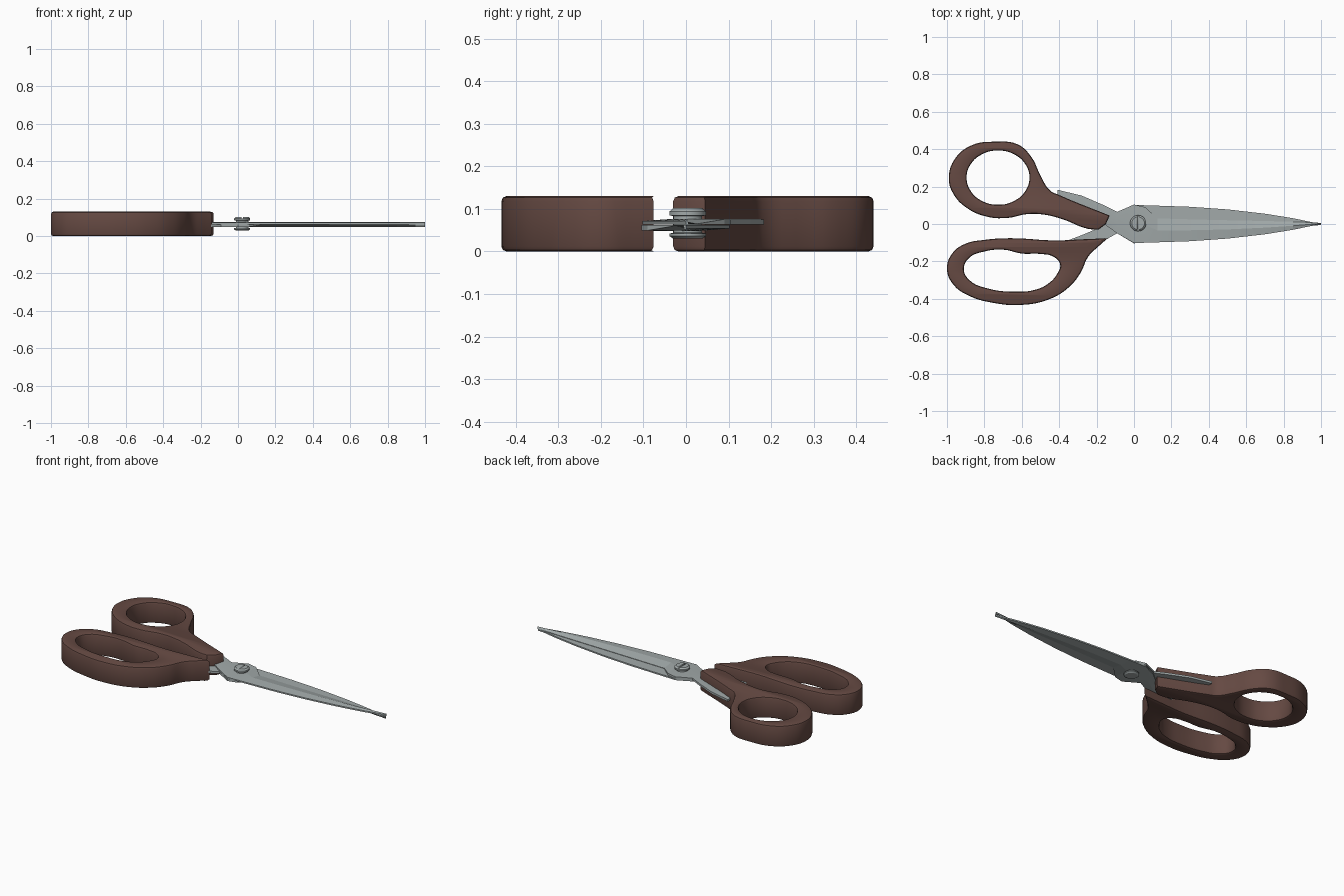
import bpy, bmesh, math
from mathutils import Matrix

if "Cube" in bpy.data.objects:
    bpy.data.objects.remove(bpy.data.objects["Cube"])


def material(name, rgb):
    m = bpy.data.materials.new(name)
    m.diffuse_color = (*rgb, 1)
    m.use_nodes = True
    m.node_tree.nodes["Principled BSDF"].inputs["Base Color"].default_value = m.diffuse_color
    return m


BROWN = material("brown plastic", (0.13, 0.067, 0.055))
STEEL = material("steel", (0.36, 0.40, 0.40))
MID = 0.0625  # plane where the two blades meet


def add(name, mesh, mat, angle=30):
    ob = bpy.data.objects.new(name, mesh)
    bpy.context.collection.objects.link(ob)
    mesh.materials.clear()
    mesh.materials.append(mat)
    bpy.ops.object.select_all(action='DESELECT')
    ob.select_set(True)
    bpy.context.view_layer.objects.active = ob
    bpy.ops.object.shade_smooth_by_angle(angle=math.radians(angle))
    return ob


def from_bmesh(name, bm, mat, angle=30):
    bmesh.ops.recalc_face_normals(bm, faces=bm.faces)
    me = bpy.data.meshes.new(name)
    bm.to_mesh(me)
    bm.free()
    return add(name, me, mat, angle)


# Handle: outline and finger hole as filled, bevelled curves turned into a mesh
def handle(name, outline, hole, corners):
    cu = bpy.data.curves.new(name + "_curve", 'CURVE')
    cu.dimensions = '2D'
    cu.fill_mode = 'BOTH'
    cu.extrude, cu.bevel_depth, cu.offset = 0.053, 0.012, -0.012
    cu.bevel_resolution = 1
    cu.resolution_u = 5
    for pts, sharp in ((outline, corners), (hole, ())):
        sp = cu.splines.new('BEZIER')
        sp.bezier_points.add(len(pts) - 1)
        sp.use_cyclic_u = True
        for i, (bp, p) in enumerate(zip(sp.bezier_points, pts)):
            bp.co = (*p, 0)
            kind = 'VECTOR' if i in sharp else 'AUTO'
            bp.handle_left_type = bp.handle_right_type = kind
    tmp = bpy.data.objects.new(name + "_tmp", cu)
    bpy.context.collection.objects.link(tmp)
    dg = bpy.context.evaluated_depsgraph_get()
    me = bpy.data.meshes.new_from_object(tmp.evaluated_get(dg))
    bpy.data.objects.remove(tmp)
    me.transform(Matrix.Translation((0, 0, 0.065)))
    me.name = name
    bm = bmesh.new()
    bm.from_mesh(me)
    bmesh.ops.remove_doubles(bm, verts=bm.verts, dist=0.0002)
    bmesh.ops.recalc_face_normals(bm, faces=bm.faces)
    bm.to_mesh(me)
    bm.free()
    return add(name, me, BROWN)


ring = [(-0.727 + 0.168 * math.cos(i * math.pi / 6), 0.248 + 0.145 * math.sin(i * math.pi / 6))
        for i in range(12)]
handle("thumb_handle",
       [(-0.99, 0.24), (-0.96, 0.345), (-0.87, 0.42), (-0.74, 0.44), (-0.62, 0.425),
        (-0.55, 0.36), (-0.50, 0.26), (-0.45, 0.18), (-0.40, 0.155), (-0.13, 0.045),
        (-0.15, 0.0), (-0.19, -0.03), (-0.25, -0.025), (-0.38, 0.025), (-0.48, 0.05),
        (-0.57, 0.053), (-0.68, 0.032), (-0.79, 0.04), (-0.90, 0.09), (-0.965, 0.16)],
       ring, (9, 10, 11))
handle("finger_handle",
       [(-1.0, -0.24), (-0.97, -0.155), (-0.90, -0.105), (-0.80, -0.085), (-0.66, -0.076),
        (-0.42, -0.088), (-0.28, -0.082), (-0.14, -0.076), (-0.19, -0.12), (-0.245, -0.175),
        (-0.285, -0.26), (-0.35, -0.34), (-0.46, -0.405), (-0.61, -0.433), (-0.75, -0.422),
        (-0.88, -0.385), (-0.965, -0.325)],
       [(-0.91, -0.24), (-0.88, -0.18), (-0.80, -0.147), (-0.70, -0.137), (-0.60, -0.158),
        (-0.50, -0.16), (-0.43, -0.175), (-0.395, -0.215), (-0.41, -0.265), (-0.46, -0.32),
        (-0.53, -0.352), (-0.63, -0.362), (-0.78, -0.345), (-0.88, -0.30)],
       (7,))

# Blade: (x, spine y, cutting edge y), flat inside, sloped down to the edge outside
BLADE = [(0.0, -0.102, 0.104), (0.06, -0.10, 0.09), (0.125, -0.098, 0.03),
         (0.3, -0.092, 0.025), (0.5, -0.078, 0.02), (0.7, -0.055, 0.016),
         (0.85, -0.031, 0.012), (0.95, -0.01, 0.008), (1.0, 0.0, 0.006)]


def blade(name, tang, flip):
    bm = bmesh.new()
    rows = []
    for x, s, e in tang + BLADE:
        edge_t = 0.003 if x > 0.1 else 0.013
        ridge = s + (e - s) * 0.5
        side = [(s, 0.0005), (s, 0.009), (ridge, 0.014), (e, edge_t), (e, 0.0005)]
        if flip:  # turned over along its length
            side = [(-y, -z) for y, z in side]
        rows.append([bm.verts.new((x, y, MID + z)) for y, z in side])
    for a, b in zip(rows, rows[1:]):
        for i in range(5):
            j = (i + 1) % 5
            bm.faces.new((a[i], a[j], b[j], b[i]))
    bm.faces.new(rows[0])
    bm.faces.new(rows[-1])
    from_bmesh(name, bm, STEEL, 8)


blade("upper_blade", [(-0.41, 0.11, 0.183), (-0.28, 0.06, 0.152), (-0.16, 0.0, 0.10),
                      (-0.09, -0.05, 0.065)], False)
blade("lower_blade", [(-0.36, 0.09, 0.125), (-0.28, 0.06, 0.12), (-0.19, 0.022, 0.105),
                      (-0.09, -0.06, 0.05)], True)

# Pivot screw: turned profile (radius, z) with a slot cut into the head
bm = bmesh.new()
N = 32
rings = [[bm.verts.new((0.022 + r * math.cos(k * math.tau / N),
                        0.004 + r * math.sin(k * math.tau / N), z)) for k in range(N)]
         for r, z in [(0.034, 0.03), (0.043, 0.036), (0.043, 0.042), (0.034, 0.044),
                      (0.034, 0.083), (0.043, 0.085), (0.043, 0.094), (0.034, 0.102)]]
for a, b in zip(rings, rings[1:]):
    for k in range(N):
        bm.faces.new((a[k], a[(k + 1) % N], b[(k + 1) % N], b[k]))
bm.faces.new(rings[0])
bm.faces.new(rings[-1])
screw = from_bmesh("pivot_screw", bm, STEEL)

bm = bmesh.new()
bmesh.ops.create_cube(bm, size=1, matrix=Matrix.Translation((0.022, 0.004, 0.103))
                      @ Matrix.Diagonal((0.009, 0.12, 0.016, 1)))
cutter = from_bmesh("slot_cutter", bm, STEEL)
cutter.hide_render = True
mod = screw.modifiers.new("slot", 'BOOLEAN')
mod.operation, mod.object, mod.solver = 'DIFFERENCE', cutter, 'EXACT'
bpy.context.view_layer.objects.active = screw
bpy.ops.object.modifier_apply(modifier=mod.name)
bpy.data.objects.remove(cutter)
